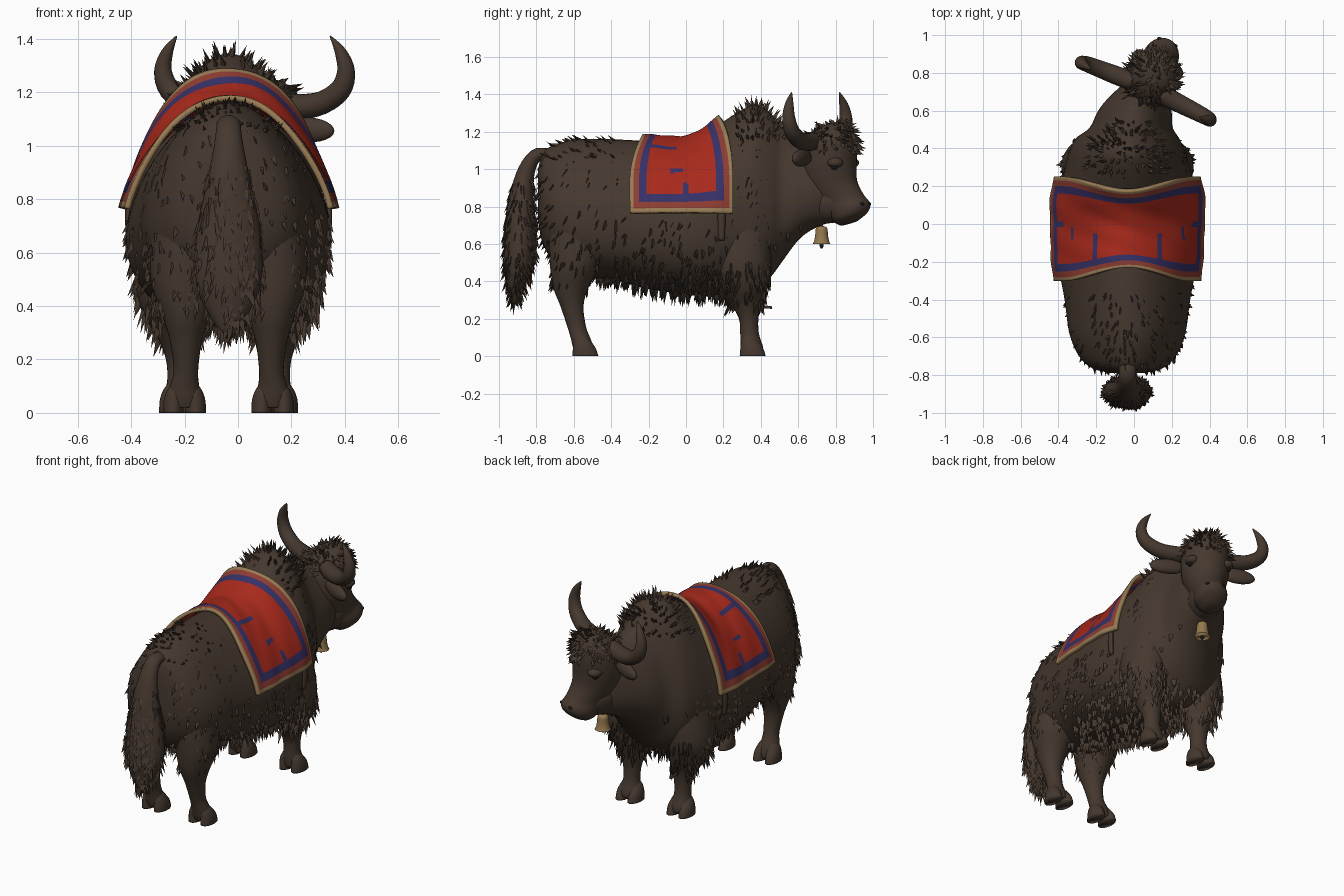
import bpy, bmesh, math, random
from mathutils import Vector, Matrix

if "Cube" in bpy.data.objects:
    bpy.data.objects.remove(bpy.data.objects["Cube"])
random.seed(4)

def material(name, rgb):
    m = bpy.data.materials.new(name)
    m.diffuse_color = (*rgb, 1)
    m.use_nodes = True
    m.node_tree.nodes["Principled BSDF"].inputs["Base Color"].default_value = m.diffuse_color
    return m

FUR = material("dark brown fur", (0.060, 0.040, 0.028))
RED = material("red cloth", (0.39, 0.022, 0.011))
BLUE = material("blue trim", (0.036, 0.030, 0.135))
TAN = material("tan border", (0.31, 0.20, 0.09))
RUST = material("faded red edge", (0.27, 0.045, 0.030))
BRASS = material("bell brass", (0.30, 0.19, 0.08))
DARK = material("eye black", (0.012, 0.010, 0.009))
CX = -0.035                                    # body centre line
HEAD = Matrix.Translation((0.07, 0.72, 0)) @ Matrix.Rotation(math.radians(-24), 4, 'Z')

def finish(name, bm, mats, smooth=True, matrix=None):
    bmesh.ops.recalc_face_normals(bm, faces=bm.faces)
    for f in bm.faces:
        f.smooth = smooth
    me = bpy.data.meshes.new(name)
    bm.to_mesh(me)
    bm.free()
    if matrix:
        me.transform(matrix)
    for m in mats:
        me.materials.append(m)
    ob = bpy.data.objects.new(name, me)
    bpy.context.collection.objects.link(ob)
    return ob

def smooth_path(rows, sub=4):
    out = []
    for i in range(len(rows) - 1):
        a, b, c, d = (rows[min(max(j, 0), len(rows) - 1)] for j in (i - 1, i, i + 1, i + 2))
        for s in range(sub):
            t = s / sub
            out.append([0.5 * (2*q + (r-p)*t + (2*p-5*q+4*r-w)*t*t + (3*q-p-3*r+w)*t**3)
                        for p, q, r, w in zip(a, b, c, d)])
    return out + [list(rows[-1])]

# rows are (x, y, z, radius_u, radius_v); v=None lets rings follow the path
def tube(name, rows, u, v=None, pear=0.0, n=28, sub=4, matrix=None, mat=FUR):
    bm = bmesh.new()
    pts = smooth_path(rows, sub)
    u, rings = Vector(u), []
    for i, (x, y, z, ru, rv) in enumerate(pts):
        t = Vector(pts[min(i+1, len(pts)-1)][:3]) - Vector(pts[max(i-1, 0)][:3])
        w = Vector(v) if v else t.cross(u).normalized()
        ring = []
        for k in range(n):
            a = 2 * math.pi * k / n
            ring.append(bm.verts.new(Vector((x, y, z)) + u * ru * math.sin(a) * (1 - pear * math.cos(a))
                                     + w * rv * math.cos(a)))
        rings.append(ring)
    for a, b in zip(rings, rings[1:]):
        for k in range(n):
            bm.faces.new((a[k], a[(k+1) % n], b[(k+1) % n], b[k]))
    bm.faces.new(rings[0])
    bm.faces.new(rings[-1])
    return finish(name, bm, [mat], matrix=matrix)

# pointed hair tufts scattered over a part
def fur(name, ob, count, length, bias, lift=0.45, keep=lambda p, n: True, base=0.011):
    polys = [p for p in ob.data.polygons if keep(p.center, p.normal)]
    bm = bmesh.new()
    for p in random.choices(polys, weights=[q.area for q in polys], k=count):
        vs = [ob.data.vertices[i].co for i in p.vertices]
        ws = [random.random() for _ in vs]
        c = sum((q * w for q, w in zip(vs, ws)), Vector()) / sum(ws)
        jit = Vector([random.uniform(-0.2, 0.2) for _ in range(3)])
        d = (p.normal * lift + Vector(bias) + jit).normalized()
        s = d.orthogonal().normalized()
        t, r = d.cross(s), base * random.uniform(0.7, 1.4)
        ring = [bm.verts.new(c - p.normal * 0.007 + r * (s * math.cos(a) + t * math.sin(a))) for a in (0, 2.09, 4.19)]
        tip = bm.verts.new(c + d * length * random.uniform(0.6, 1.3))
        for k in range(3):
            bm.faces.new((ring[k], ring[(k+1) % 3], tip))
    return finish(name, bm, [FUR], smooth=False)

def ball(name, loc, scale, mat, matrix=None, rot=None):
    bm = bmesh.new()
    m = Matrix.Translation(loc) @ (rot or Matrix()) @ Matrix.Diagonal((*scale, 1))
    bmesh.ops.create_uvsphere(bm, u_segments=20, v_segments=12, radius=1, matrix=m)
    return finish(name, bm, [mat], matrix=matrix)

# body and neck: (y, bottom, top, half width, centre x)
SECT = [(-0.79, 0.72, 1.00, 0.08, CX), (-0.765, 0.60, 1.09, 0.18, CX), (-0.70, 0.50, 1.13, 0.25, CX),
        (-0.58, 0.43, 1.16, 0.30, CX), (-0.40, 0.41, 1.16, 0.325, CX), (-0.20, 0.36, 1.15, 0.36, CX),
        (0.0, 0.33, 1.14, 0.375, CX), (0.14, 0.32, 1.215, 0.365, CX), (0.27, 0.33, 1.30, 0.33, CX),
        (0.37, 0.35, 1.345, 0.305, CX), (0.45, 0.42, 1.30, 0.27, CX), (0.51, 0.50, 1.23, 0.215, -0.015),
        (0.60, 0.62, 1.165, 0.19, 0.005), (0.68, 0.68, 1.14, 0.155, 0.035), (0.78, 0.72, 1.10, 0.09, 0.08)]
PEAR = 0.23
body = tube("body", [(c, y, (b+t)/2, w, (t-b)/2) for y, b, t, w, c in SECT], (1, 0, 0), (0, 0, 1), PEAR, 48)

def under_cloth(p):
    return -0.30 < p.y < 0.25 and p.z > 0.74
fur("body_fur", body, 420, 0.04, (0, -0.4, -0.8), 0.22, lambda p, n: not under_cloth(p) and p.y < 0.45)
fur("hump_fur", body, 150, 0.05, (0, -0.1, 0.2), 0.7, lambda p, n: 0.26 < p.y < 0.55 and p.z > 1.15)
fur("rump_fur", body, 90, 0.04, (0, -0.6, 0), 0.4, lambda p, n: p.y < -0.33 and p.z > 1.05)
fur("belly_fringe", body, 380, 0.06, (0, 0, -1), 0.15, lambda p, n: p.z < 0.45 and p.y < 0.45, 0.014)
fur("flank_fringe", body, 130, 0.05, (0, -0.1, -1), 0.35, lambda p, n: 0.42 < p.z < 0.72 and abs(n.x) > 0.6, 0.013)

# legs with cloven hooves
for side, tag in ((1, "right"), (-1, "left")):
    def leg(name, rows):
        return tube(f"{tag}_{name}", [(CX + side * x, y, z, a, b) for x, y, z, a, b in rows], (1, 0, 0), (0, 1, 0), n=24)
    hind = leg("hind_leg", [(0.15, -0.57, 0.80, 0.13, 0.17), (0.165, -0.59, 0.52, 0.13, 0.14),
                            (0.16, -0.615, 0.37, 0.09, 0.095), (0.16, -0.61, 0.27, 0.06, 0.062),
                            (0.16, -0.585, 0.16, 0.046, 0.05), (0.165, -0.565, 0.10, 0.055, 0.052),
                            (0.165, -0.55, 0.05, 0.066, 0.055), (0.165, -0.545, 0.02, 0.06, 0.05)])
    fore = leg("front_leg", [(0.18, 0.28, 0.80, 0.12, 0.17), (0.21, 0.30, 0.52, 0.14, 0.155),
                             (0.20, 0.305, 0.38, 0.125, 0.125), (0.185, 0.32, 0.28, 0.08, 0.08),
                             (0.18, 0.335, 0.20, 0.055, 0.052), (0.18, 0.34, 0.12, 0.05, 0.05),
                             (0.18, 0.352, 0.05, 0.066, 0.06), (0.18, 0.355, 0.02, 0.06, 0.055)])
    fur(f"{tag}_hind_leg_fur", hind, 60, 0.05, (0, -0.2, -1), 0.2, lambda p, n: 0.34 < p.z < 0.7)
    fur(f"{tag}_front_leg_fur", fore, 140, 0.07, (0, -0.1, -1), 0.2, lambda p, n: 0.29 < p.z < 0.55, 0.014)
    for y, cx, nm in ((-0.56, 0.165, "hind"), (0.335, 0.18, "front")):
        for k in (-1, 1):
            x = CX + side * cx + k * 0.036
            tube(f"{tag}_{nm}_hoof", [(x - k*0.012, y, 0.12, 0.015, 0.02), (x - k*0.004, y + 0.005, 0.085, 0.034, 0.043),
                 (x + k*0.004, y + 0.016, 0.045, 0.039, 0.06), (x + k*0.006, y + 0.022, 0.0, 0.039, 0.07)],
                 (1, 0, 0), (0, 1, 0), n=14)

# tail
tail = tube("tail", [(CX, -0.70, 1.05, 0.05, 0.04), (CX, -0.79, 1.08, 0.045, 0.035), (CX, -0.85, 1.0, 0.055, 0.045),
                     (CX, -0.88, 0.85, 0.085, 0.065), (CX, -0.885, 0.68, 0.12, 0.082), (CX, -0.895, 0.5, 0.125, 0.08),
                     (CX, -0.91, 0.38, 0.08, 0.05), (CX, -0.92, 0.28, 0.015, 0.015)], (1, 0, 0))
fur("tail_fur", tail, 380, 0.055, (0, 0, -1), 0.28, lambda p, n: p.z < 0.95, 0.012)

# head, in its own turned frame
head = tube("head", [(0, 0.05, 1.24, 0.03, 0.03), (0, 0.05, 1.215, 0.09, 0.10), (0, 0.05, 1.15, 0.135, 0.145),
                     (0, 0.05, 1.07, 0.145, 0.158), (0, 0.05, 0.98, 0.137, 0.155), (0, 0.075, 0.90, 0.115, 0.135),
                     (0, 0.125, 0.83, 0.094, 0.126), (0, 0.165, 0.785, 0.097, 0.122), (0, 0.175, 0.745, 0.086, 0.097),
                     (0, 0.165, 0.712, 0.045, 0.05)], (1, 0, 0), (0, 0.96, 0.28), n=32, matrix=HEAD)
fur("forehead_tuft", head, 200, 0.045, (0, 0.1, -0.35), 0.5, lambda p, n: p.z > 1.10, 0.013)
ball("jaw", (0, 0.04, 0.83), (0.105, 0.17, 0.12), FUR, HEAD)
for s, tag in ((1, "right"), (-1, "left")):
    tube(f"{tag}_horn", [(s*0.08, 0, 1.15, 0.05, 0.05), (s*0.17, -0.005, 1.145, 0.05, 0.048),
         (s*0.27, -0.01, 1.16, 0.046, 0.044), (s*0.35, -0.015, 1.21, 0.041, 0.04),
         (s*0.375, -0.02, 1.28, 0.034, 0.033), (s*0.355, -0.025, 1.35, 0.023, 0.022),
         (s*0.315, -0.03, 1.41, 0.003, 0.003)], (0, 1, 0), n=18, matrix=HEAD)
    ball(f"{tag}_ear", (s*0.215, -0.015, 1.06), (0.11, 0.032, 0.047), FUR, HEAD, Matrix.Rotation(s*0.05, 4, 'Y'))
    ball(f"{tag}_brow", (s*0.105, 0.13, 1.035), (0.04, 0.045, 0.028), FUR, HEAD)
    ball(f"{tag}_eye", (s*0.117, 0.133, 1.01), (0.016, 0.018, 0.014), DARK, HEAD)
    ball(f"{tag}_nostril", (s*0.045, 0.262, 0.815), (0.014, 0.012, 0.01), DARK, HEAD)

# saddle blanket draped over the body sections
DENSE = smooth_path(SECT, 8)
def section(y):
    for a, b in zip(DENSE, DENSE[1:]):
        if a[0] <= y <= b[0]:
            f = (y - a[0]) / (b[0] - a[0])
            return [p + (q - p) * f for p, q in zip(a, b)]

NT, NV = 120, 56
bm = bmesh.new()
grid = []
for i in range(NT + 1):
    t, row = 2 * i / NT - 1, []
    for j in range(NV + 1):
        v = 2 * j / NV - 1
        q = min(1, abs(t) / 0.75)
        y = -0.025 + v * (0.205 + 0.07 * q * q * (3 - 2 * q))
        _, b, top, w, c = section(y)
        zc, h = (b + top) / 2, (top - b) / 2
        a = t * math.acos((0.765 - zc) / h)
        off = 0.028 + 0.006 * abs(t)**3 + 0.004 * math.sin(9*t + 4*v) * math.sin(7*v)
        if v > 0.7:
            off += 0.015 * (v - 0.7) / 0.3 * (1 - t * t)
        x = c + (w + off) * math.sin(a) * (1 - PEAR * math.cos(a))
        row.append(bm.verts.new((x, y, zc + (h + off) * math.cos(a))))
    grid.append(row)
for i in range(NT):
    for j in range(NV):
        f = bm.faces.new((grid[i][j], grid[i+1][j], grid[i+1][j+1], grid[i][j+1]))
        t, v = (2*i + 1) / NT - 1, (2*j + 1) / NV - 1
        p = f.calc_center_median()
        d = min((1 - abs(t)) * 0.60, (1 - abs(v)) * 0.26)
        stripe = 0.33 < abs(t) < 0.38 and v < -0.12
        mark = (0.975 < p.z < 0.995 and -0.08 < p.y < -0.02) or (0.86 < p.z < 0.92 and -0.012 < p.y < 0.015)
        f.material_index = 3 if d < 0.02 else 2 if d < 0.045 else 1 if d < 0.085 or stripe or mark else 0
blanket = finish("saddle_blanket", bm, [RED, BLUE, RUST, TAN])
mod = blanket.modifiers.new("thickness", 'SOLIDIFY')
mod.thickness, mod.offset = 0.022, 0

# girth straps hanging below the blanket, and a short cord end by the left front leg
for s, tag in ((1, "right"), (-1, "left")):
    x = CX + s * 0.375
    tube(f"{tag}_girth_strap", [(x, 0.19, 0.80, 0.012, 0.02), (x, 0.19, 0.70, 0.012, 0.02),
         (x - s*0.005, 0.19, 0.62, 0.01, 0.016)], (1, 0, 0), (0, 1, 0), n=8)
tube("cord_end", [(-0.21, 0.33, 0.275, 0.007, 0.007), (-0.21, 0.40, 0.265, 0.007, 0.007),
                  (-0.21, 0.46, 0.26, 0.007, 0.007)], (1, 0, 0), n=8)

# neck bell, clapper and cord
bx, by = 0.08, 0.725
tube("bell", [(bx, by, 0.695, 0.012, 0.012), (bx, by, 0.685, 0.03, 0.03), (bx, by, 0.64, 0.035, 0.035),
     (bx, by, 0.61, 0.042, 0.042), (bx, by, 0.60, 0.048, 0.048)], (1, 0, 0), (0, 1, 0), n=20, mat=BRASS)
ball("bell_clapper", (bx, by, 0.595), (0.011, 0.011, 0.02), DARK)
tube("bell_cord", [(bx, by, 0.78, 0.008, 0.008), (bx, by, 0.685, 0.008, 0.008)], (1, 0, 0), (0, 1, 0), n=8)
